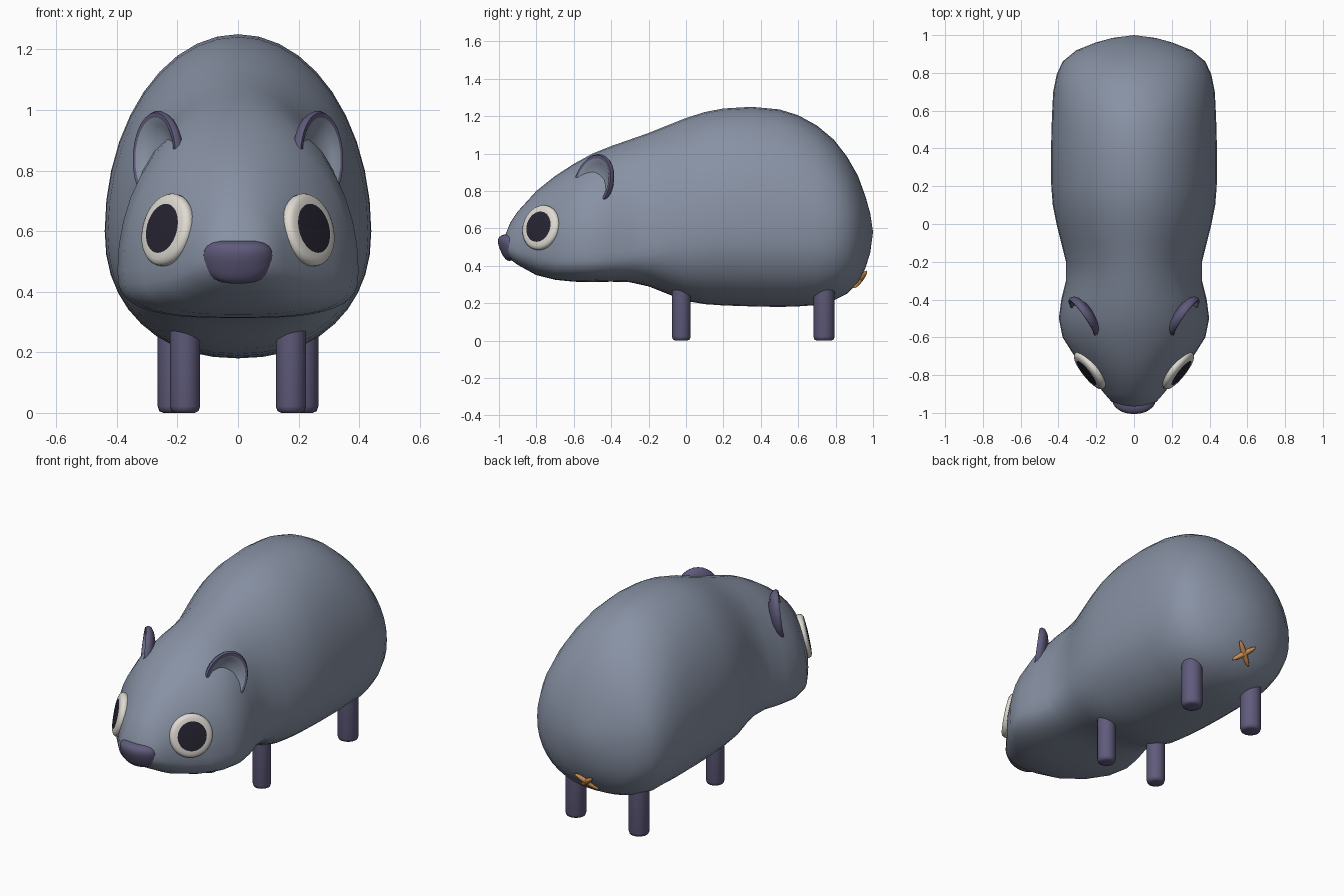
import bpy, bmesh, math
from mathutils import Vector, Matrix

if "Cube" in bpy.data.objects:
    bpy.data.objects.remove(bpy.data.objects["Cube"])


def material(name, rgb):
    m = bpy.data.materials.new(name)
    m.diffuse_color = (*rgb, 1)
    m.use_nodes = True
    m.node_tree.nodes["Principled BSDF"].inputs["Base Color"].default_value = m.diffuse_color
    return m


GREY = material("blue_grey", (0.245, 0.285, 0.37))
PURPLE = material("dark_purple", (0.115, 0.105, 0.2))
WHITE = material("eye_white", (0.74, 0.71, 0.65))
DARK = material("pupil_dark", (0.02, 0.018, 0.032))
ORANGE = material("orange", (0.62, 0.28, 0.08))


def finish(name, bm, mats, angle=60):
    bmesh.ops.recalc_face_normals(bm, faces=bm.faces)
    me = bpy.data.meshes.new(name)
    bm.to_mesh(me)
    bm.free()
    for m in mats:
        me.materials.append(m)
    ob = bpy.data.objects.new(name, me)
    bpy.context.collection.objects.link(ob)
    bpy.ops.object.select_all(action='DESELECT')
    ob.select_set(True)
    bpy.context.view_layer.objects.active = ob
    bpy.ops.object.shade_smooth_by_angle(angle=math.radians(angle))
    return ob


def loft(name, start, rings, end, mats, rule=lambda i: 0, angle=60):
    """Skin closed rings between two pole points; rule gives material per band."""
    bm = bmesh.new()
    rows = [[bm.verts.new(p) for p in r] for r in rings]
    n = len(rows[0])
    a, b = bm.verts.new(start), bm.verts.new(end)
    for k in range(n):
        j = (k + 1) % n
        bm.faces.new((a, rows[0][k], rows[0][j])).material_index = rule(0)
        for i in range(len(rows) - 1):
            f = bm.faces.new((rows[i][k], rows[i + 1][k], rows[i + 1][j], rows[i][j]))
            f.material_index = rule(i + 1)
        bm.faces.new((b, rows[-1][j], rows[-1][k])).material_index = rule(len(rows))
    return finish(name, bm, mats, angle)


def disc(name, centre, u, v, profile, mats, rule, s, angle=60):
    """Round dish from (radius, height) pairs on axes u, v; s mirrors it in x."""
    nrm = u.cross(v).normalized()

    def put(r, h, t):
        p = centre + (u * math.cos(t) + v * math.sin(t)) * r + nrm * h
        return (p.x * s, p.y, p.z)
    rings = [[put(r, h, 2 * math.pi * k / 32) for k in range(32)] for r, h in profile[1:-1]]
    return loft(name, put(0, profile[0][1], 0), rings, put(0, profile[-1][1], 0), mats, rule, angle)


# Body and head: y, half width, bottom, widest height, top, lower exponent
STATIONS = [
    (-0.97, 0.075, 0.465, 0.51, 0.555, 2.2), (-0.94, 0.12, 0.435, 0.50, 0.63, 2.4),
    (-0.9, 0.155, 0.405, 0.49, 0.69, 2.6), (-0.8, 0.235, 0.35, 0.48, 0.80, 2.8),
    (-0.7, 0.315, 0.325, 0.47, 0.88, 3), (-0.6, 0.378, 0.315, 0.47, 0.945, 3),
    (-0.5, 0.398, 0.313, 0.47, 1.0, 3), (-0.4, 0.385, 0.315, 0.475, 1.04, 2.9),
    (-0.3, 0.36, 0.312, 0.485, 1.075, 2.7), (-0.2, 0.36, 0.29, 0.51, 1.11, 2.5),
    (-0.1, 0.385, 0.25, 0.54, 1.15, 2.3), (0, 0.41, 0.212, 0.57, 1.19, 2.3),
    (0.1, 0.43, 0.195, 0.59, 1.222, 2.2), (0.2, 0.438, 0.188, 0.6, 1.241, 2.2),
    (0.35, 0.44, 0.183, 0.6, 1.25, 2.2), (0.5, 0.437, 0.18, 0.6, 1.236, 2.2),
    (0.6, 0.433, 0.183, 0.6, 1.205, 2.2), (0.7, 0.428, 0.19, 0.6, 1.15, 2.3),
    (0.79, 0.41, 0.215, 0.6, 1.075, 2.3), (0.86, 0.378, 0.25, 0.59, 0.985, 2.3),
    (0.92, 0.305, 0.31, 0.585, 0.88, 2.2), (0.96, 0.205, 0.39, 0.58, 0.77, 2.1),
    (0.985, 0.115, 0.47, 0.58, 0.68, 2),
]


def power(c, e):
    return math.copysign(abs(c) ** e, c)


def section(y, w, bottom, mid, top, low):
    pts = []
    for k in range(40):
        t = 2 * math.pi * k / 40
        c, q = math.cos(t), math.sin(t)
        e = 1 if q > 0 else 2 / low
        h = top - mid if q > 0 else mid - bottom
        pts.append((w * power(c, e), y, mid + h * power(q, e)))
    return pts


loft("body", (0, -0.98, 0.51), [section(*st) for st in STATIONS], (0, 1.0, 0.58), [GREY], angle=80)

# Nose: rounded box, bent round the snout and tilted
bm = bmesh.new()
bmesh.ops.create_uvsphere(bm, u_segments=32, v_segments=16, radius=1)
tilt = Matrix.Rotation(0.4, 3, 'X')
for vert in bm.verts:
    p = vert.co
    p = p / sum(abs(c) ** 2.8 for c in p) ** (1 / 2.8)
    bend = 0.03 * p.x ** 2
    vert.co = tilt @ Vector((p.x * 0.115, p.y * 0.04 + bend, p.z * 0.072)) + Vector((0, -0.955, 0.497))
finish("nose", bm, [PURPLE])

for s, side in ((1, "right"), (-1, "left")):
    # Ears: cupped dish with a grey inside
    disc(side + "_ear", Vector((0.26, -0.49, 0.84)), Vector((0.068, 0.078, -0.07)),
         Vector((0.03, 0.07, 0.14)),
         [(0, -0.045), (0.5, -0.04), (0.8, -0.027), (0.96, -0.01), (1, 0.008), (0.95, 0.021),
          (0.85, 0.02), (0.7, 0.0), (0.4, -0.015), (0, -0.02)],
         [PURPLE, GREY], lambda i: int(i >= 6), s)

    # Eyes: low white dome with a dark pupil
    centre, u = Vector((0.236, -0.777, 0.605)), Vector((0.075, 0.094, 0))
    v = Vector((-0.02, 0.016, 0.119))
    disc(side + "_eye", centre, u, v,
         [(0, -0.04), (0.9, -0.04), (1, -0.01), (1, 0.002), (0.95, 0.012), (0.85, 0.018),
          (0.68, 0.02), (0.35, 0.022), (0, 0.023)],
         [WHITE, DARK], lambda i: int(i >= 6), s)

    # Legs: cylinders with rounded feet
    for part, x, y, r, top in (("front", 0.175, -0.025, 0.05, 0.36), ("back", 0.208, 0.738, 0.057, 0.33)):
        prof = [(r - 0.018, 0), (r - 0.005, 0.006), (r, 0.022), (r, top)]
        rings = [[(s * x + a * math.cos(math.pi * k / 12), y + a * math.sin(math.pi * k / 12), z)
                  for k in range(24)] for a, z in prof]
        loft(f"{side}_{part}_leg", (s * x, y, 0), rings, (s * x, y, top), [PURPLE], angle=50)

    # Crossed rear mark: one slim arm per side
    bm = bmesh.new()
    bmesh.ops.create_uvsphere(bm, u_segments=16, v_segments=10, radius=1)
    along = Vector((0, 0.6, 0.8))
    out = Vector((0, 0.8, -0.6))
    arm = (along + Vector((s, 0, 0))).normalized()
    across = arm.cross(out)
    for vert in bm.verts:
        p = vert.co.copy()
        vert.co = Vector((0, 0.932, 0.327)) + arm * p.z * 0.08 + across * p.x * 0.015 + out * p.y * 0.015
    finish(side + "_rear_cross_arm", bm, [ORANGE])
